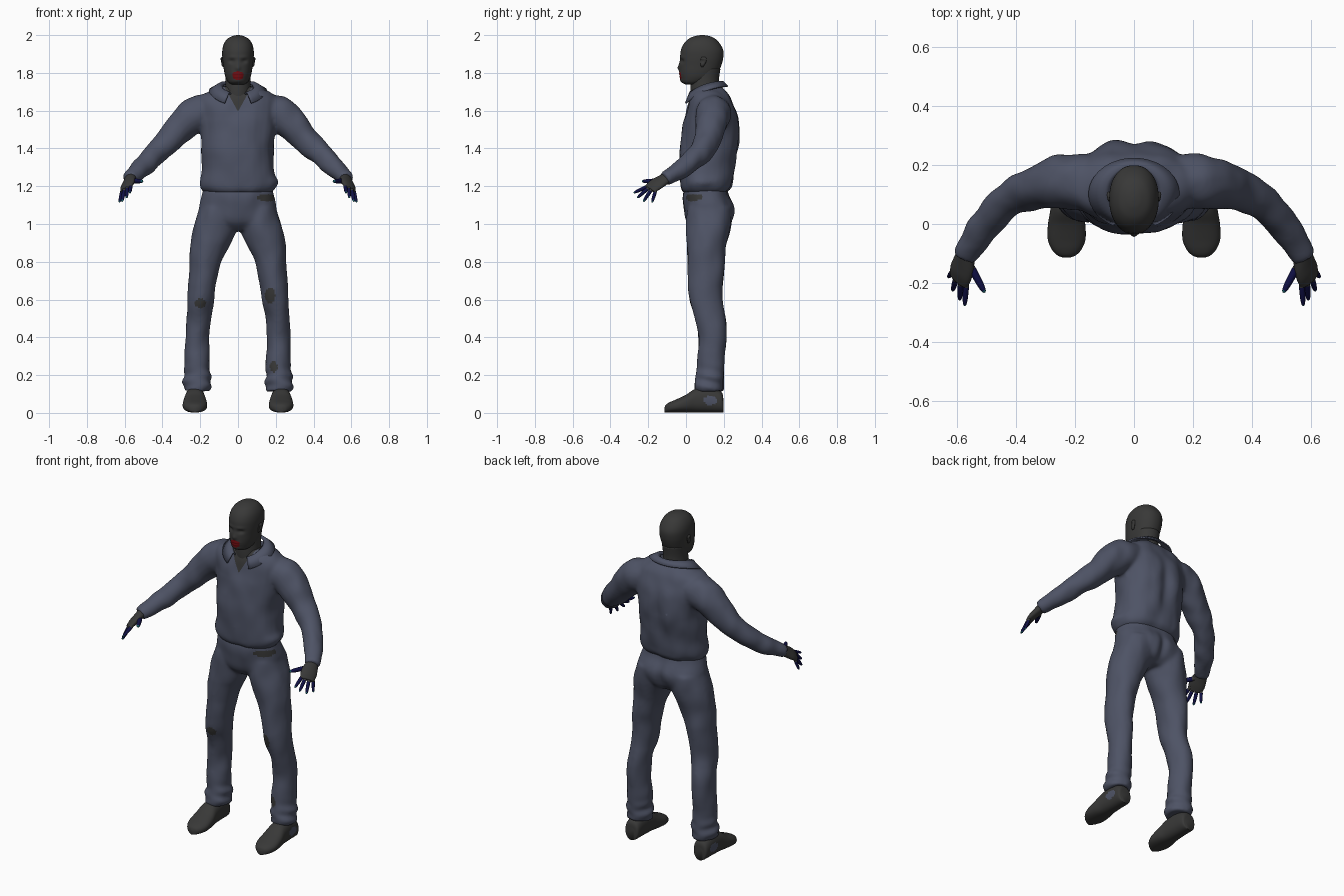
import bpy, bmesh
from math import cos, sin, pi, exp, copysign
from mathutils import Vector, noise

if "Cube" in bpy.data.objects:
    bpy.data.objects.remove(bpy.data.objects["Cube"])


def material(name, rgb):
    m = bpy.data.materials.new(name)
    m.use_nodes = True
    m.diffuse_color = (*rgb, 1)
    node = m.node_tree.nodes["Principled BSDF"]
    node.inputs["Base Color"].default_value = (*rgb, 1)
    node.inputs["Roughness"].default_value = 0.8
    return m


CLOTH = material("slate cloth", (0.076, 0.086, 0.13))
DARK = material("charcoal skin", (0.04, 0.04, 0.039))
RED = material("red mouth", (0.17, 0.004, 0.006))
NAVY = material("navy fingers", (0.005, 0.005, 0.06))
TEAL = material("teal nails", (0.01, 0.12, 0.15))
X, Y, Z = Vector((1, 0, 0)), Vector((0, 1, 0)), Vector((0, 0, 1))


def smooth_keys(keys, steps):
    """Catmull-Rom interpolation of key cross-sections."""
    ks = [keys[0]] + list(keys) + [keys[-1]]
    out = []
    for i in range(1, len(ks) - 2):
        for s in range(steps):
            t = s / steps
            out.append([0.5 * (2 * b + (c - a) * t + (2 * a - 5 * b + 4 * c - d) * t * t
                               + (3 * b - a - 3 * c + d) * t ** 3)
                        for a, b, c, d in zip(*ks[i - 1:i + 3])])
    return out + [list(keys[-1])]


def loft(bm, keys, frame=None, sides=32, steps=6, power=1.0):
    """Closed skin over elliptic sections given as x, y, z, half width, half depth."""
    rows = smooth_keys(keys, steps)
    rings = []
    for i, (x, y, z, a, b) in enumerate(rows):
        if frame:
            u, v = frame
        else:
            p, q = rows[max(i - 1, 0)], rows[min(i + 1, len(rows) - 1)]
            t = (Vector(q[:3]) - Vector(p[:3])).normalized()
            u = t.cross(Z).normalized()
            v = u.cross(t)
        ring = []
        for k in range(sides):
            c, s = cos(2 * pi * k / sides), sin(2 * pi * k / sides)
            c, s = copysign(abs(c) ** power, c), copysign(abs(s) ** power, s)
            ring.append(bm.verts.new(Vector((x, y, z)) + u * a * c + v * b * s))
        rings.append(ring)
    for r, q in zip(rings, rings[1:]):
        for k in range(sides):
            n = (k + 1) % sides
            bm.faces.new((r[k], r[n], q[n], q[k]))
    bm.faces.new(rings[0])
    bm.faces.new(rings[-1])


def finish(name, bm, mats):
    bmesh.ops.recalc_face_normals(bm, faces=bm.faces)
    for f in bm.faces:
        f.smooth = True
    me = bpy.data.meshes.new(name)
    bm.to_mesh(me)
    bm.free()
    for m in mats:
        me.materials.append(m)
    ob = bpy.data.objects.new(name, me)
    bpy.context.collection.objects.link(ob)
    return ob


def fuse(bm, voxel):
    """Merge overlapping lofts into one soft skin."""
    ob = finish("fuse_helper", bm, [])
    rm = ob.modifiers.new("remesh", 'REMESH')
    rm.mode, rm.voxel_size = 'VOXEL', voxel
    sm = ob.modifiers.new("smooth", 'SMOOTH')
    sm.factor, sm.iterations = 0.5, 8
    ev = ob.evaluated_get(bpy.context.evaluated_depsgraph_get())
    out = bmesh.new()
    me = ev.to_mesh()
    out.from_mesh(me)
    ev.to_mesh_clear()
    bpy.data.objects.remove(ob)
    return out


def push(bm, spots):
    """Soft dents and bumps: centre, offset, radii."""
    for v in bm.verts:
        p = v.co.copy()
        for c, d, r in spots:
            v.co += Vector(d) * exp(-sum(((p[i] - c[i]) / r[i]) ** 2 for i in range(3)))


def wrinkle(bm, amount):
    bm.normal_update()
    for v in bm.verts:
        p = v.co
        v.co = p + v.normal * amount * noise.noise(Vector((p.x * 13, p.y * 13, p.z * 9)))


def paint(bm, index, test):
    bm.normal_update()
    for f in bm.faces:
        if test(f.calc_center_median(), f.normal):
            f.material_index = index


def mirrored(keys, s):
    return [(s * k[0], *k[1:]) for k in keys]


# Shirt: torso and sleeves
bm = bmesh.new()
loft(bm, [(0, .1, 1.165, .172, .115), (0, .105, 1.19, .195, .136), (0, .108, 1.23, .2, .143),
          (0, .112, 1.3, .191, .148), (0, .122, 1.4, .19, .156), (0, .13, 1.5, .2, .152),
          (0, .134, 1.58, .215, .138), (0, .13, 1.64, .22, .12), (0, .128, 1.68, .198, .105),
          (0, .125, 1.705, .15, .09), (0, .12, 1.73, .095, .07)], (X, Y), power=.88)
sleeve = [(.15, .14, 1.6, .095, .09), (.22, .143, 1.58, .094, .096), (.29, .134, 1.525, .083, .085),
          (.37, .11, 1.436, .067, .07), (.44, .067, 1.37, .059, .061), (.5, 0, 1.309, .055, .054),
          (.55, -.07, 1.263, .047, .044), (.575, -.115, 1.24, .041, .036)]
for s in (1, -1):
    loft(bm, mirrored(sleeve, s))
bm = fuse(bm, .009)
push(bm, [((0, .28, 1.44), (0, -.016, 0), (.03, .1, .16)),
          ((.07, .28, 1.45), (0, .004, 0), (.03, .1, .15)),
          ((-.07, .28, 1.45), (0, .007, 0), (.03, .1, .15)),
          ((.2, .08, 1.22), (.014, 0, 0), (.05, .08, .025))])
wrinkle(bm, .008)
for s in (1, -1):  # clean edges for the open neck
    bmesh.ops.bisect_plane(bm, geom=bm.verts[:] + bm.edges[:] + bm.faces[:],
                           plane_co=(0, 0, 1.595), plane_no=(1, 0, -.55 * s))
paint(bm, 1, lambda c, n: c.y < .13 and abs(c.x) < (c.z - 1.595) * .55)
finish("shirt", bm, [CLOTH, DARK])

# Collar: folded band open at the front
bm = bmesh.new()
prev = None
for i in range(49):
    a = -pi / 2 + .48 + (2 * pi - .96) * i / 48
    lift = 1 - ((1 - sin(a)) / 2) ** 2
    rows = [(.08, .085, 1.68 + .062 * lift), (.1, .094, 1.69 + .063 * lift),
            (.152, .118, 1.628 + .1 * lift)]
    ring = [bm.verts.new((w * cos(a), .103 + d * sin(a), z)) for w, d, z in rows]
    if prev:
        for k in range(2):
            bm.faces.new((prev[k], ring[k], ring[k + 1], prev[k + 1]))
    prev = ring
collar = finish("collar", bm, [CLOTH])
sol = collar.modifiers.new("thickness", 'SOLIDIFY')
sol.thickness, sol.offset = .008, 0

# Trousers: hips and legs, with worn patches
bm = bmesh.new()
loft(bm, [(0, .108, 1.22, .17, .105), (0, .105, 1.16, .188, .122), (0, .125, 1.08, .204, .134),
          (0, .122, 1.01, .205, .115), (0, .12, .965, .15, .07)], (X, Y), power=.9)
leg = [(.105, .125, 1.09, .095, .118), (.118, .121, 1.0, .114, .118), (.145, .11, .9, .106, .106),
       (.173, .107, .8, .083, .098), (.188, .105, .7, .077, .092), (.198, .105, .6, .072, .085),
       (.21, .13, .5, .066, .081), (.216, .138, .4, .062, .074), (.216, .13, .25, .068, .071),
       (.217, .123, .16, .074, .077), (.217, .123, .115, .069, .075)]
for s in (1, -1):
    loft(bm, mirrored(leg, s), (X, Y))
bm = fuse(bm, .009)
push(bm, [((0, .26, 1.05), (0, -.018, 0), (.025, .06, .08))])
wrinkle(bm, .007)
for v in bm.verts:  # bunched cloth above the shoes
    v.co.x += .006 * sin(v.co.z * 90 + v.co.y * 20) * exp(-((v.co.z - .17) / .06) ** 2)
patches = [(.17, .62, .028, .04), (-.2, .58, .03, .025), (.188, .245, .02, .03),
           (.15, 1.14, .05, .02)]
paint(bm, 1, lambda c, n: c.y < .09 and n.y < -.1 and any(
    ((c.x - x) / w) ** 2 + ((c.z - z) / h) ** 2 < 1 for x, z, w, h in patches))
finish("trousers", bm, [CLOTH, DARK])

# Neck
bm = bmesh.new()
loft(bm, [(0, .105, 1.62, .078, .078), (0, .1, 1.7, .07, .077), (0, .1, 1.76, .066, .074),
          (0, .108, 1.82, .068, .074)], (X, Y))
finish("neck", bm, [DARK])

# Head: skull with pushed features and a red mouth
bm = bmesh.new()
loft(bm, [(0, .035, 1.738, .03, .035), (0, .042, 1.75, .05, .062), (0, .06, 1.775, .065, .088),
          (0, .069, 1.805, .073, .102), (0, .077, 1.84, .078, .11), (0, .083, 1.88, .083, .114),
          (0, .085, 1.92, .083, .112), (0, .084, 1.955, .074, .095), (0, .085, 1.982, .054, .068),
          (0, .086, 1.996, .026, .034), (0, .086, 2.0, .006, .008)], (X, Y), 64, 7, .92)
spots = [((0, -.033, 1.825), (0, -.01, 0), (.012, .03, .014)),
         ((0, -.033, 1.845), (0, -.004, 0), (.009, .03, .018)),
         ((0, -.03, 1.787), (0, -.007, 0), (.03, .03, .014)),
         ((0, -.03, 1.787), (0, .005, 0), (.026, .03, .004)),
         ((0, -.02, 1.76), (0, -.006, 0), (.025, .03, .013))]
for s in (1, -1):
    spots += [((s * .033, -.03, 1.862), (0, .012, 0), (.017, .03, .011)),
              ((s * .033, -.03, 1.883), (0, -.004, 0), (.024, .03, .008))]
push(bm, spots)
paint(bm, 1, lambda c, n: c.y < .03 and (c.x / .031) ** 2 + ((c.z - 1.786) / .023) ** 2 < 1)
finish("head", bm, [DARK, RED])

for s, side in ((1, "left"), (-1, "right")):
    # Ear: flattened shell with a hollow
    bm = bmesh.new()
    loft(bm, [(s * .077, .085, 1.832, .004, .006), (s * .081, .088, 1.843, .007, .011),
              (s * .084, .092, 1.862, .008, .016), (s * .086, .094, 1.876, .007, .015),
              (s * .083, .093, 1.885, .003, .008)], (X, Y), 20, 4)
    push(bm, [((s * .095, .088, 1.862), (-s * .008, 0, 0), (.01, .008, .012))])
    finish(side + "_ear", bm, [DARK])

    # Shoe: flat sole, low rounded toe, cloth-coloured side panel
    bm = bmesh.new()
    shoe = [(.198, .026, .07), (.186, .044, .11), (.12, .05, .135), (.05, .055, .125),
            (0, .063, .094), (-.05, .064, .07), (-.085, .051, .055), (-.106, .031, .042),
            (-.114, .01, .026)]
    loft(bm, [(s * .228, y, h / 2 + .002, w, h / 2) for y, w, h in shoe], (X, Z), 48, 8, .85)
    for v in bm.verts:
        v.co.z = max(v.co.z, 0)
    paint(bm, 1, lambda c, n: s * n.x > .3
          and ((c.y - .13) / .036) ** 2 + ((c.z - .065) / .024) ** 2 < 1)
    finish(side + "_shoe", bm, [DARK, CLOTH])

    # Palm
    bm = bmesh.new()
    across = Vector((s * .58, .52, -.3)).normalized()
    along = Vector((s * .3, -.6, -.6)).normalized()
    loft(bm, mirrored([(.568, -.1, 1.245, .034, .026), (.576, -.135, 1.225, .043, .023),
                       (.586, -.165, 1.205, .046, .02), (.594, -.192, 1.185, .04, .013)], s),
         (across, across.cross(along).normalized()), 24, 5)
    finish(side + "_palm", bm, [DARK])

    # Fingers: knuckle, tip, thickness
    for name, base, tip, r in (("thumb", (.552, -.145, 1.228), (.505, -.232, 1.226), .013),
                               ("index_finger", (.568, -.205, 1.198), (.573, -.277, 1.165), .01),
                               ("middle_finger", (.586, -.2, 1.19), (.59, -.258, 1.138), .01),
                               ("ring_finger", (.602, -.185, 1.18), (.614, -.226, 1.118), .01),
                               ("little_finger", (.615, -.162, 1.173), (.628, -.18, 1.114), .009)):
        a, b = Vector(base), Vector(tip)
        bm = bmesh.new()
        loft(bm, mirrored([(*a.lerp(b, t), r * k, r * k) for t, k in
                           ((-.2, .9), (.2, 1), (.45, .95), (.7, .85), (.92, .6), (1, .2))], s),
             None, 14, 4)
        end = Vector((s * b.x, b.y, b.z))
        reach = (a - b).length
        paint(bm, 1, lambda c, n: (c - end).length < .01)
        paint(bm, 2, lambda c, n: (c - end).length > reach * .9)
        finish(side + "_" + name, bm, [NAVY, TEAL, DARK])
